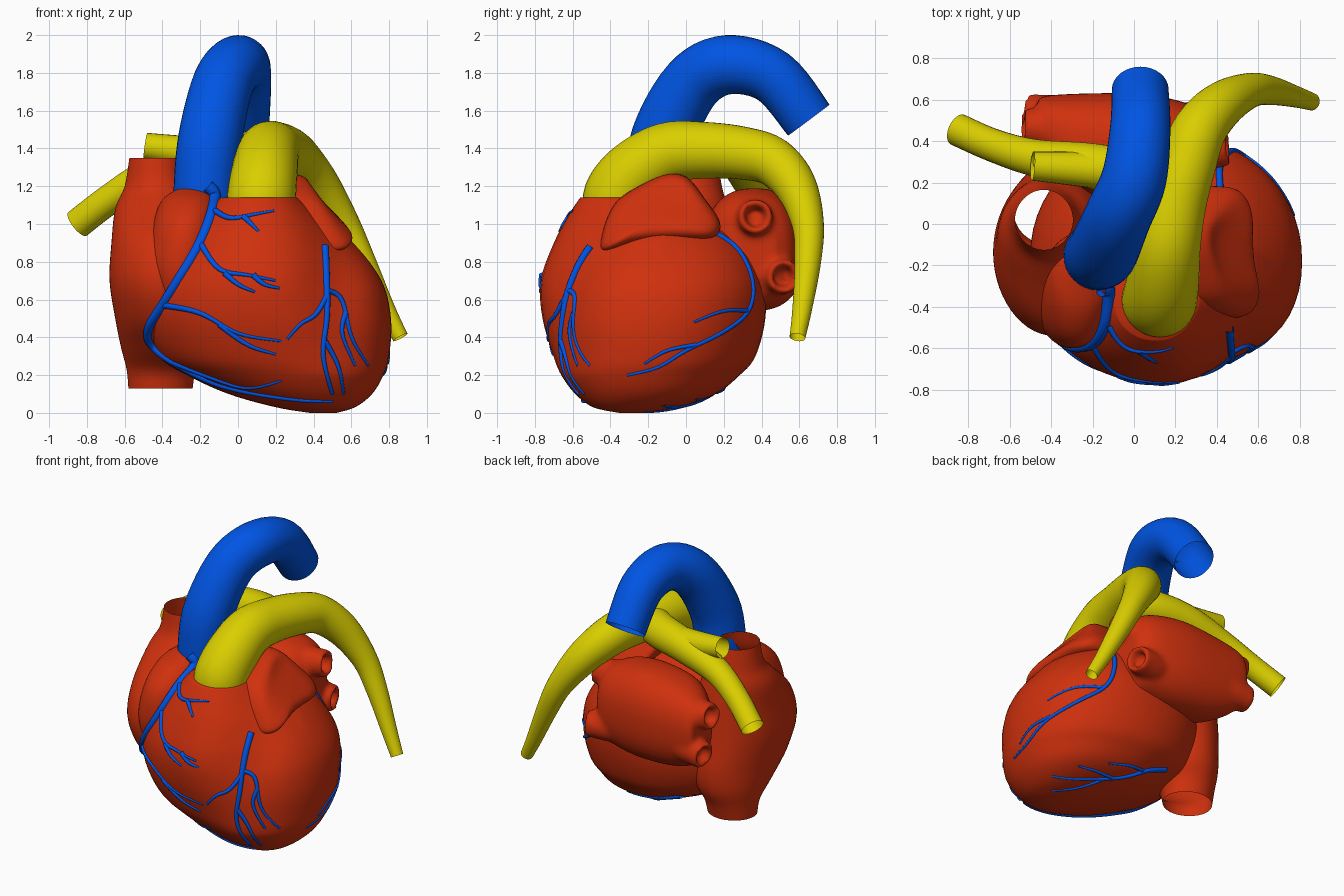
import bpy, bmesh, math
from mathutils import Vector
from mathutils.bvhtree import BVHTree

if "Cube" in bpy.data.objects:
    bpy.data.objects.remove(bpy.data.objects["Cube"])


def material(name, rgb):
    m = bpy.data.materials.new(name)
    m.diffuse_color = (*rgb, 1)
    m.use_nodes = True
    m.node_tree.nodes["Principled BSDF"].inputs["Base Color"].default_value = m.diffuse_color
    return m


RED = material("muscle_red", (0.62, 0.03, 0.004))
BLUE = material("artery_blue", (0.0, 0.09, 0.78))
YELLOW = material("artery_yellow", (0.7, 0.62, 0.0))


def spline(pts, steps):
    """Catmull-Rom interpolation of tuples of any length."""
    out, n = [], len(pts)
    for i in range(n - 1):
        a, b, c, d = pts[max(i - 1, 0)], pts[i], pts[i + 1], pts[min(i + 2, n - 1)]
        for s in range(steps):
            t = s / steps
            out.append(tuple(0.5 * (2 * q + (r - p) * t + (2 * p - 5 * q + 4 * r - u) * t * t
                                    + (3 * q - p - 3 * r + u) * t ** 3)
                             for p, q, r, u in zip(a, b, c, d)))
    return out + [tuple(pts[-1])]


def loft(name, rings, mat, caps=False):
    bm = bmesh.new()
    rows = [[bm.verts.new(p) for p in ring] for ring in rings]
    n = len(rows[0])
    for a, b in zip(rows, rows[1:]):
        for i in range(n):
            j = (i + 1) % n
            bm.faces.new((a[i], a[j], b[j], b[i]))
    if caps:
        bm.faces.new(rows[0])
        bm.faces.new(rows[-1])
    bmesh.ops.recalc_face_normals(bm, faces=bm.faces)
    for f in bm.faces:
        f.smooth = True
    me = bpy.data.meshes.new(name)
    bm.to_mesh(me)
    bm.free()
    me.materials.append(mat)
    ob = bpy.data.objects.new(name, me)
    bpy.context.collection.objects.link(ob)
    return ob


def sections(name, rows, axis="z", power=2.2, caps=True, steps=5):
    """Loft superellipse sections; row = position, min/max of the two other axes."""
    rings = []
    for t, u0, u1, v0, v1 in spline(rows, steps):
        ring = []
        for i in range(56):
            a = math.tau * i / 56
            c, s = math.cos(a), math.sin(a)
            u = (u0 + u1) / 2 + (u1 - u0) / 2 * math.copysign(abs(c) ** (2 / power), c)
            v = (v0 + v1) / 2 + (v1 - v0) / 2 * math.copysign(abs(s) ** (2 / power), s)
            ring.append((u, v, t) if axis == "z" else (t, u, v))
        rings.append(ring)
    return loft(name, rings, RED, caps)


def tube(name, path, mat, sides=24):
    """Sweep a circle along (x, y, z, radius) points."""
    pts = [Vector(p[:3]) for p in path]
    normal, rings = None, []
    for i, p in enumerate(pts):
        d = (pts[min(i + 1, len(pts) - 1)] - pts[max(i - 1, 0)]).normalized()
        normal = d.orthogonal() if normal is None else normal - d * normal.dot(d)
        normal.normalize()
        side = d.cross(normal)
        rings.append([p + path[i][3] * (normal * math.cos(a) + side * math.sin(a))
                      for a in (math.tau * k / sides for k in range(sides))])
    return loft(name, rings, mat)


# Ventricles, with the tip turned forwards and a groove between the two chambers
ventricles = sections("ventricles", [
    (0.0, .38, .52, -.33, -.2), (.03, .2, .62, -.47, -.02), (.1, -.05, .71, -.57, .17),
    (.2, -.27, .77, -.65, .29), (.3, -.42, .8, -.70, .37), (.5, -.5, .81, -.76, .42),
    (.7, -.47, .76, -.77, .41), (.9, -.35, .61, -.70, .31), (1.05, -.2, .43, -.62, .08),
    (1.14, -.09, .31, -.56, -.17)], power=2.15)
for v in ventricles.data.vertices:
    x, y, z = v.co
    rise = max(0, min(1, (z - .2) / .5))
    if x > .15:
        v.co.y += (-.08 * (1 - rise) + .04 * rise) * (x - .15)
    if y < -.2:
        v.co.y += .09 * rise * math.exp(-((x - .52) / .17) ** 2)

# Right atrium with upper and lower vena cava, open at both ends
right_atrium = sections("right_atrium_and_vena_cava", [
    (1.35, -.575, -.295, -.125, .165), (1.2, -.6, -.26, -.16, .19), (1.08, -.65, -.17, -.28, .22),
    (.9, -.67, -.1, -.48, .25), (.7, -.68, -.1, -.54, .27), (.5, -.65, -.1, -.47, .3),
    (.35, -.62, -.14, -.3, .29), (.23, -.59, -.22, -.14, .24), (.13, -.58, -.24, -.1, .21)],
    power=1.95, caps=False)

# Right auricle, a lobe leaning towards the aorta root
right_auricle = sections("right_auricle", [
    (.55, -.38, -.26, -.48, -.3), (.64, -.44, -.2, -.56, -.2), (.8, -.48, -.12, -.6, -.1),
    (1.0, -.45, -.1, -.57, -.05), (1.13, -.4, -.12, -.44, -.05), (1.19, -.31, -.17, -.28, -.1)],
    power=2.0)

# Left atrium with four hollow pulmonary vein stubs, fused into one smooth skin
left_atrium = sections("left_atrium", [
    (-.47, .4, .6, .7, 1.04), (-.42, .3, .62, .63, 1.1), (-.25, .15, .63, .56, 1.16),
    (0, .1, .63, .54, 1.19), (.2, .1, .6, .56, 1.17), (.32, .16, .55, .6, 1.12),
    (.38, .25, .47, .72, 1.04)], axis="x", power=2.4)
stubs = []
veins = [(-.53, .47, 1.0, (-1, .1, .1)), (-.52, .54, .74, (-1, .15, -.15)),
         (.45, .37, 1.04, (1, .1, .1)), (.41, .52, .72, (1, .25, -.05))]
for x, y, z, d in veins:
    d = Vector(d).normalized()
    n = d.orthogonal().normalized()
    s = d.cross(n)
    profile = spline([(-.2, .11), (-.12, .105), (-.05, .095), (0, .09),
                      (.01, .075), (-.02, .055), (-.09, .05)], 3)
    stubs.append(loft("vein_stub", [[Vector((x, y, z)) + d * h + r * (n * math.cos(a) + s * math.sin(a))
                                     for a in (math.tau * k / 24 for k in range(24))]
                                    for h, r in profile], RED, True))
bpy.ops.object.select_all(action="DESELECT")
for ob in stubs + [left_atrium]:
    ob.select_set(True)
bpy.context.view_layer.objects.active = left_atrium
bpy.ops.object.join()
skin = left_atrium.modifiers.new("fuse", "REMESH")
skin.mode, skin.voxel_size, skin.use_smooth_shade = "VOXEL", .017, True
soften = left_atrium.modifiers.new("soften", "SMOOTH")
soften.factor, soften.iterations = .5, 8

# Left auricle: flat ear-shaped flap following the slope of the heart
ear = [(-.45, .84), (-.46, .89), (-.42, 1.04), (-.36, 1.14), (-.25, 1.2), (-.12, 1.27), (.01, 1.27),
       (.09, 1.14), (.19, 1.02), (.18, .94), (.1, .91), (-.1, .92), (-.3, .89)]
flap = []
for dx, k in ((-.28, .9), (-.23, 1), (-.06, 1.02), (0, .86), (.015, .5)):
    flap.append([(.595 - (z - .87) * .55 + dx, -.12 + (y + .12) * k, 1.07 + (z - 1.07) * k)
                 for y, z in ear])
left_auricle = loft("left_auricle", flap, RED, True)
sub = left_auricle.modifiers.new("smooth", "SUBSURF")
sub.levels = sub.render_levels = 2

# Aorta
aorta = tube("aorta", spline([
    (-.17, -.15, 1.0, .165), (-.17, -.15, 1.2, .17), (-.145, -.12, 1.46, .17),
    (-.08, .03, 1.74, .162), (0, .22, 1.843, .157), (.03, .46, 1.78, .146),
    (.03, .65, 1.55, .137)], 6), BLUE, 32)

# Pulmonary trunk running on into the left branch
tube("pulmonary_trunk_and_left_branch", spline([
    (.12, -.36, 1.05, .18), (.125, -.36, 1.15, .182), (.14, -.27, 1.27, .175),
    (.16, -.1, 1.375, .163), (.2, .1, 1.39, .15), (.26, .3, 1.375, .14), (.32, .46, 1.33, .13),
    (.43, .58, 1.2, .112), (.56, .645, 1.0, .085), (.66, .645, .8, .07),
    (.78, .615, .55, .052), (.86, .59, .4, .042)], 5), YELLOW, 32)

# Right pulmonary branch and its upper fork
tube("right_pulmonary_branch", spline([
    (.22, .12, 1.38, .12), (.05, .22, 1.37, .12), (-.2, .28, 1.34, .11), (-.48, .32, 1.25, .09),
    (-.68, .38, 1.13, .08), (-.85, .455, 1.0, .079)], 6), YELLOW)
tube("right_pulmonary_fork", spline([
    (-.02, .25, 1.36, .1), (-.25, .265, 1.38, .085), (-.49, .28, 1.413, .07)], 6), YELLOW)

# Combined surface on which the coronary vessels are laid
verts, polys = [], []
for ob in (ventricles, right_atrium, right_auricle, aorta):
    base = len(verts)
    verts += [v.co.copy() for v in ob.data.vertices]
    polys += [[base + i for i in p.vertices] for p in ob.data.polygons]
surface = BVHTree.FromPolygons(verts, polys)
VIEWS = {"front": lambda u, v: ((u, -3, v), (0, 1, 0)),
         "side": lambda u, v: ((3, u, v), (-1, 0, 0)),
         "below": lambda u, v: ((u, v, -3), (0, 0, 1))}


def vessel(name, view, r0, r1, *pts):
    hits = []
    for u, v in spline(pts, 7):
        o, d = VIEWS[view](u, v)
        hit = surface.ray_cast(Vector(o), Vector(d))[0]
        if hit:
            hits.append(hit)
    for _ in range(2):
        hits = [hits[0]] + [(a + b * 2 + c) / 4 for a, b, c in zip(hits, hits[1:], hits[2:])] + [hits[-1]]
    m = len(hits) - 1
    tube(name, [(*h, r0 + (r1 - r0) * i / m) for i, h in enumerate(hits)], BLUE, 10)


# Right coronary artery and branches
vessel("right_coronary", "front", .034, .009, (-.16, 1.2), (-.12, 1.13), (-.2, .9), (-.38, .6),
       (-.48, .43), (-.42, .32), (-.2, .19), (0, .12), (.3, .07), (.5, .06))
for i, p in enumerate([
        ((-.12, 1.07), (-.04, 1.03), (.08, 1.05), (.19, 1.07)), ((.03, 1.04), (.07, 1.0), (.11, .96)),
        ((-.2, .9), (-.1, .76), (.05, .73), (.2, .7)), ((-.07, .74), (0, .68), (.09, .64)),
        ((.08, .73), (.14, .68), (.22, .66)), ((-.4, .57), (-.2, .53), (0, .42), (.23, .38)),
        ((-.1, .47), (.05, .36), (.2, .31)), ((-.35, .27), (-.15, .19), (.05, .13), (.23, .17))]):
    vessel(f"right_coronary_branch_{i + 1}", "front", .017, .006, *p)

# Left front descending artery and branches
vessel("left_descending", "front", .022, .01, (.46, .88), (.47, .65), (.47, .5), (.45, .3), (.5, .1))
for i, p in enumerate([
        ((.47, .62), (.41, .52), (.33, .47), (.26, .39)), ((.47, .65), (.55, .6), (.6, .4), (.69, .25)),
        ((.57, .53), (.55, .42), (.62, .25)), ((.46, .38), (.53, .25), (.56, .1))]):
    vessel(f"left_descending_branch_{i + 1}", "front", .016, .007, *p)

# Circumflex artery and branches
vessel("circumflex", "side", .018, .007, (.12, .97), (.27, .87), (.35, .7), (.33, .54), (.2, .43),
       (0, .33), (-.15, .24), (-.31, .2))
for i, p in enumerate([((.33, .54), (.2, .54), (.04, .48)), ((.05, .36), (-.1, .33), (-.22, .26))]):
    vessel(f"circumflex_branch_{i + 1}", "side", .012, .006, *p)

# Rear descending artery on the underside
vessel("rear_descending", "below", .02, .008, (-.1, .2), (.05, .19), (.2, .1), (.4, .0), (.6, -.12))
for i, p in enumerate([((.05, .18), (.2, .2), (.36, .16)), ((.25, .08), (.4, .08), (.52, .05)),
                       ((.3, .05), (.4, -.1), (.52, -.22))]):
    vessel(f"rear_branch_{i + 1}", "below", .013, .006, *p)
